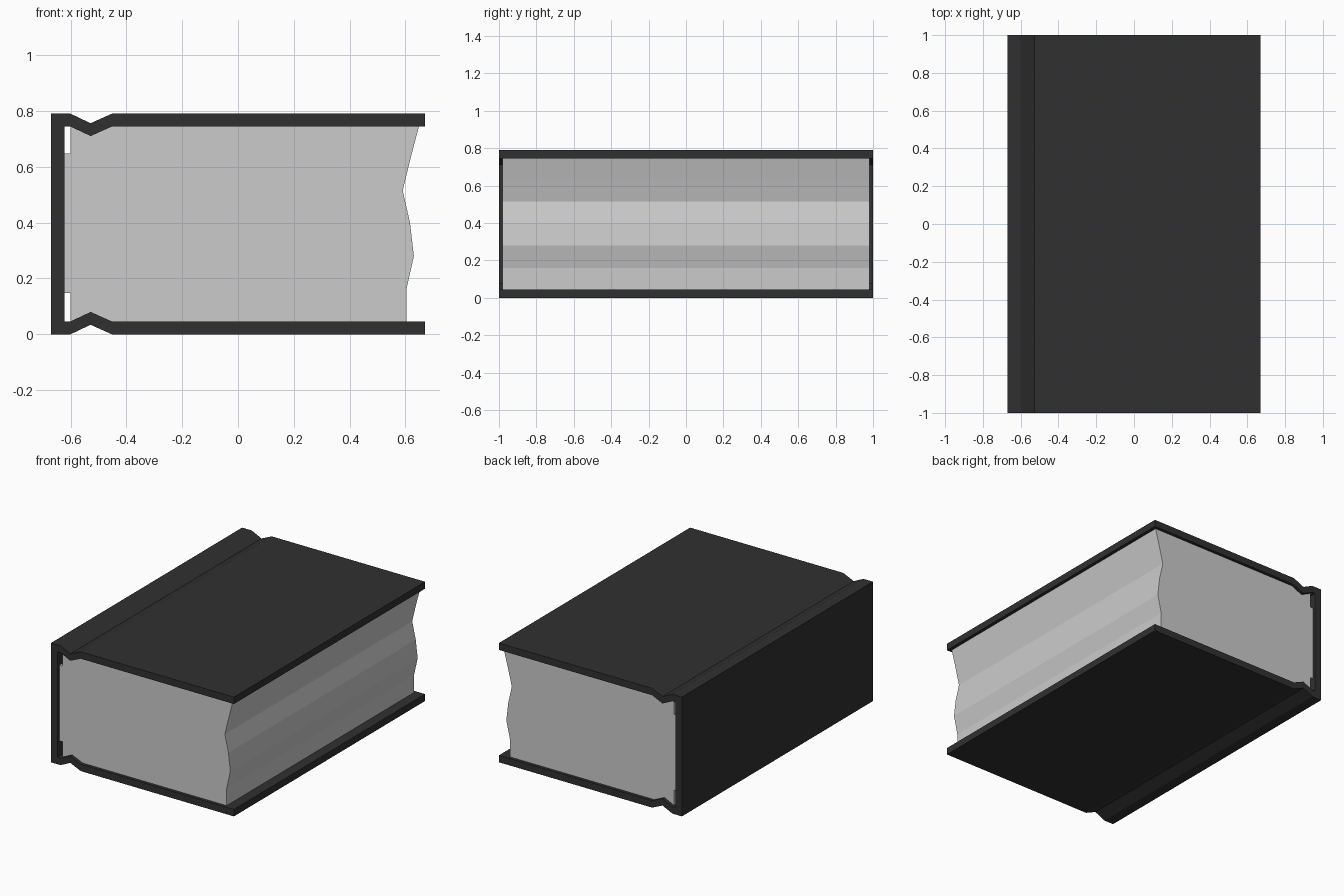
import bpy, bmesh
from mathutils import Vector

if "Cube" in bpy.data.objects:
    bpy.data.objects.remove(bpy.data.objects["Cube"])

H = 0.79   # overall height
T = 0.046  # cover thickness


def extrude_profile(name, profile, half_y, material=None):
    """Extrude an (x, z) outline along y, centred on y = 0."""
    bm = bmesh.new()
    face = bm.faces.new([bm.verts.new((x, -half_y, z)) for x, z in profile])
    ext = bmesh.ops.extrude_face_region(bm, geom=[face])
    verts = [v for v in ext["geom"] if isinstance(v, bmesh.types.BMVert)]
    bmesh.ops.translate(bm, verts=verts, vec=Vector((0, 2 * half_y, 0)))
    bmesh.ops.recalc_face_normals(bm, faces=bm.faces)
    mesh = bpy.data.meshes.new(name)
    bm.to_mesh(mesh)
    bm.free()
    obj = bpy.data.objects.new(name, mesh)
    bpy.context.collection.objects.link(obj)
    if material:
        mesh.materials.append(material)
    return obj


def mirror_z(points):
    """Same points reflected about mid height, in reverse order."""
    return [(x, H - z) for x, z in reversed(points)]


black = bpy.data.materials.new("black_cover")
black.diffuse_color = (0.03, 0.03, 0.03, 1)
black.use_nodes = True
black.node_tree.nodes["Principled BSDF"].inputs["Base Color"].default_value = black.diffuse_color

# Cover: boards, hinge grooves and spine as one C-shaped profile
outer = [(0.67, 0), (-0.452, 0), (-0.528, 0.034), (-0.6, 0), (-0.67, 0)]
inner = [(-0.622, T), (-0.6, T), (-0.528, T + 0.034), (-0.452, T), (0.67, T)]
extrude_profile("cover", outer + mirror_z(outer) + mirror_z(inner) + inner, 1.0, black)

# Page block: follows the grooves, with a wavy fore edge
hinge = [(-0.6, T), (-0.528, T + 0.034), (-0.452, T)]
fore_edge = [(0.603, T), (0.603, 0.16), (0.63, 0.28), (0.616, 0.4),
             (0.59, 0.515), (0.618, 0.63), (0.648, H - T)]
extrude_profile("pages", hinge + fore_edge + mirror_z(hinge), 0.98)

# Binding strip between the pages and the spine
extrude_profile("binding_strip",
                [(-0.622, 0.147), (-0.6, 0.147), (-0.6, 0.648), (-0.622, 0.648)], 0.98)
